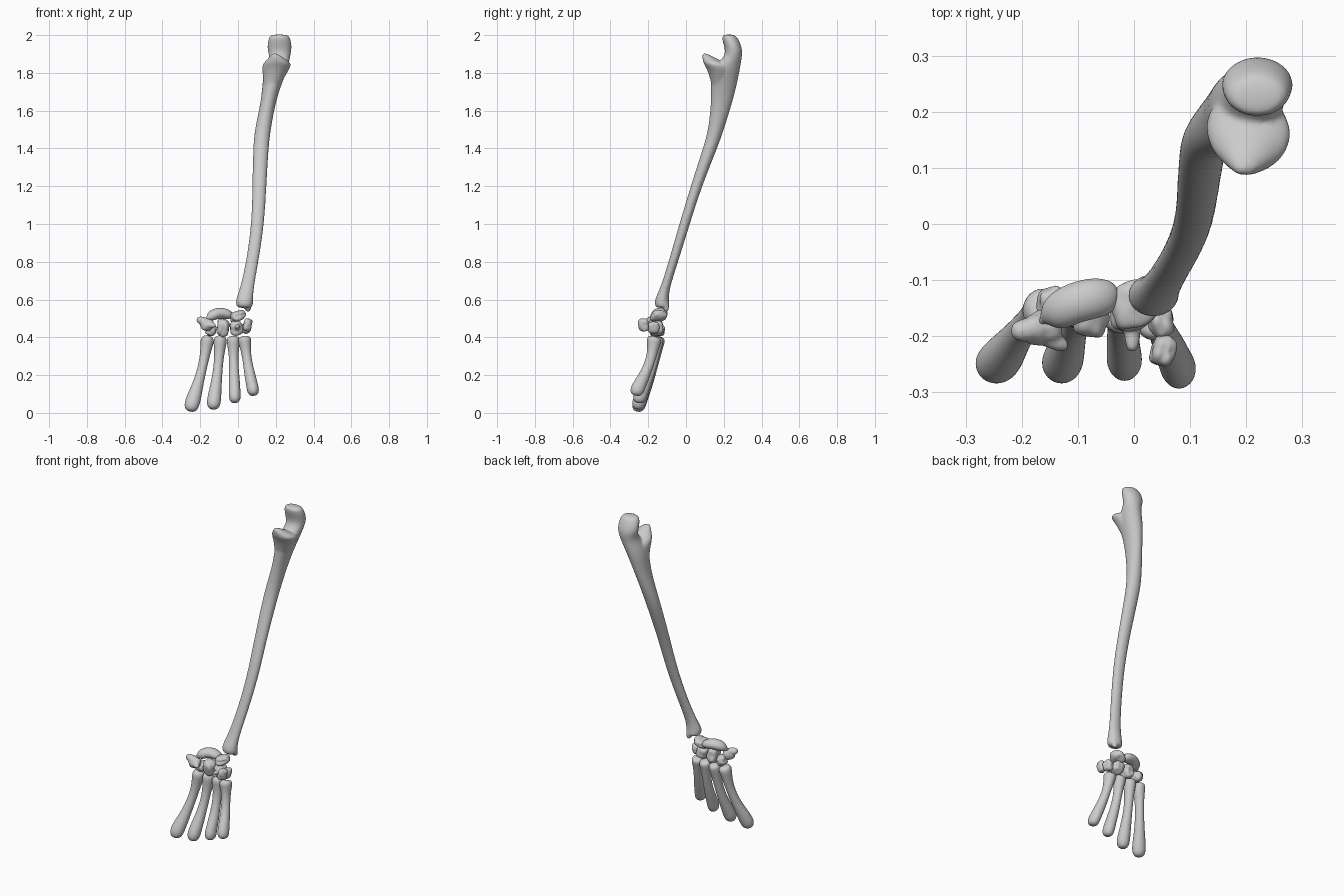
import bpy, bmesh, math
from mathutils import Vector, Euler, noise

N = 12          # sides per ring
GROW = 1.05     # offsets subdivision shrinkage


def skin(bm, rings):
    """Bridge a list of point rings into a closed tube."""
    vs = [[bm.verts.new(p) for p in r] for r in rings]
    for a, b in zip(vs, vs[1:]):
        for i in range(N):
            j = (i + 1) % N
            bm.faces.new((a[i], a[j], b[j], b[i]))
    bm.faces.new(vs[0][::-1])
    bm.faces.new(vs[-1])


def slices(bm, rows):
    """Loft of level slices: z, x0, x1, y0, y1."""
    rings = []
    for z, x0, x1, y0, y1 in rows:
        cx, cy, rx, ry = (x0 + x1) / 2, (y0 + y1) / 2, (x1 - x0) / 2 * GROW, (y1 - y0) / 2 * GROW
        rings.append([(cx + rx * math.cos(t * math.tau / N), cy + ry * math.sin(t * math.tau / N), z)
                      for t in range(N)])
    skin(bm, rings)


def sweep(bm, rows):
    """Loft along a path: x, y, z, side radius, depth radius."""
    pts = [Vector(r[:3]) for r in rows]
    rings = []
    for i, r in enumerate(rows):
        t = (pts[min(i + 1, len(pts) - 1)] - pts[max(i - 1, 0)]).normalized()
        u = Vector((1, 0, 0)) if abs(t.z) > 0.6 else Vector((0, 0, 1))
        u = (u - t * u.dot(t)).normalized()
        v = t.cross(u)
        rings.append([pts[i] + GROW * (u * r[3] * math.cos(k * math.tau / N) + v * r[4] * math.sin(k * math.tau / N))
                      for k in range(N)])
    skin(bm, rings)


def lump(bm, loc, size, rot=(0, 0, 0), seed=0):
    """Irregular pebble with slightly flattened joint faces."""
    made = bmesh.ops.create_icosphere(bm, subdivisions=4, radius=1)["verts"]
    e = Euler([math.radians(a) for a in rot])
    for v in made:
        d = v.co.normalized()
        m = (abs(d.x) ** 3 + abs(d.y) ** 3 + abs(d.z) ** 3) ** (-1 / 3)
        k = m * (0.97 + 0.17 * noise.noise(d * 1.5 + Vector((seed * 7.3, 1.7, 0.4))))
        p = Vector((d.x * size[0], d.y * size[1], d.z * size[2])) * k
        p.rotate(e)
        v.co = p + Vector(loc)


def finish(bm, name, subdiv=0, voxel=0, smooth=4):
    bmesh.ops.recalc_face_normals(bm, faces=bm.faces)
    me = bpy.data.meshes.new(name)
    bm.to_mesh(me)
    bm.free()
    ob = bpy.data.objects.new(name, me)
    bpy.context.collection.objects.link(ob)
    for p in me.polygons:
        p.use_smooth = True
    if subdiv:
        m = ob.modifiers.new("subdivide", 'SUBSURF')
        m.levels = m.render_levels = subdiv
    if voxel:
        m = ob.modifiers.new("fuse", 'REMESH')
        m.mode = 'VOXEL'
        m.voxel_size = voxel
        m.use_smooth_shade = True
        m = ob.modifiers.new("soften", 'SMOOTH')
        m.iterations = smooth
    return ob


# Forearm bone: shaft with hooked elbow end
bm = bmesh.new()
slices(bm, [
    (2.004, .175, .262, .198, .255), (1.985, .162, .278, .188, .275),
    (1.93, .153, .285, .207, .298), (1.89, .168, .276, .207, .297),
    (1.855, .160, .270, .170, .290), (1.82, .145, .262, .135, .285),
    (1.76, .130, .238, .132, .273), (1.66, .125, .202, .135, .250),
    (1.50, .088, .172, .120, .200), (1.40, .080, .161, .090, .165),
    (1.20, .077, .150, .025, .083), (1.00, .072, .139, -.035, .020),
    (.80, .044, .108, -.092, -.042), (.66, .012, .082, -.135, -.088),
    (.60, -.012, .079, -.166, -.092), (.567, -.010, .079, -.165, -.088),
    (.555, .005, .070, -.150, -.092)])
# Front shelf rising to a beak
slices(bm, [
    (1.66, .135, .185, .150, .20), (1.76, .135, .235, .132, .23),
    (1.82, .128, .272, .112, .24), (1.85, .132, .284, .094, .22),
    (1.868, .155, .255, .088, .175), (1.905, .178, .208, .085, .108)])
# Pointed tip at the wrist end
sweep(bm, [(.045, -.115, .60, .03, .022), (.052, -.106, .56, .02, .017), (.055, -.102, .533, .011, .010)])
finish(bm, "forearm_bone", 2, .006, 4)

# Upper wrist row
bm = bmesh.new()
sweep(bm, [(-.168, -.176, .492, .014, .018), (-.150, -.165, .508, .027, .032),
           (-.115, -.143, .528, .030, .036), (-.075, -.132, .528, .029, .037),
           (-.045, -.130, .518, .024, .032), (-.030, -.133, .512, .012, .018)])
finish(bm, "curved_wrist_bone", 2)

bm = bmesh.new()
lump(bm, (-.002, -.145, .513), (.042, .043, .026), (0, -18, 20), 1)
finish(bm, "upper_wrist_bone")

bm = bmesh.new()
lump(bm, (.052, -.225, .466), (.021, .028, .034), (0, 10, -20), 2)
finish(bm, "pea_wrist_bone")

# Lower wrist row
bm = bmesh.new()
lump(bm, (-.165, -.185, .467), (.033, .030, .033), (0, 25, 20), 3)
sweep(bm, [(-.165, -.185, .475, .026, .025), (-.195, -.190, .490, .024, .022), (-.221, -.192, .498, .012, .014)])
sweep(bm, [(-.165, -.190, .465, .024, .024), (-.140, -.210, .465, .016, .017), (-.115, -.222, .462, .009, .009)])
finish(bm, "spiked_wrist_bone", 1, .005, 4)

bm = bmesh.new()
lump(bm, (-.143, -.147, .437), (.027, .034, .031), (0, 15, 10), 4)
finish(bm, "wedge_wrist_bone")

bm = bmesh.new()
lump(bm, (-.079, -.160, .451), (.033, .040, .047), (8, 5, 0), 5)
finish(bm, "central_wrist_bone")

bm = bmesh.new()
lump(bm, (-.008, -.155, .449), (.036, .035, .040), (0, -20, 0), 6)
sweep(bm, [(-.005, -.170, .45, .020, .020), (-.002, -.205, .455, .014, .013), (-.004, -.230, .460, .009, .011)])
finish(bm, "hooked_wrist_bone", 1, .005, 4)

bm = bmesh.new()
lump(bm, (.047, -.172, .452), (.022, .030, .032), (0, 10, 15), 8)
finish(bm, "outer_wrist_bone")

# Four palm bones: base xyz, head xyz, head half width
palm = [((-.160, -.150, .395), (-.243, -.247, .050), .040),
        ((-.093, -.148, .395), (-.128, -.247, .060), .037),
        ((-.025, -.155, .395), (-.017, -.243, .090), .032),
        ((.034, -.167, .395), (.079, -.257, .125), .032)]
for n, (b, h, w) in enumerate(palm, 1):
    b, h = Vector(b), Vector(h)
    rows = []
    for t, s, d, bow in [(-.035, .027, .030, 0), (.03, .036, .040, 0), (.12, .032, .034, .006),
                         (.28, .025, .027, .014), (.5, .024, .025, .018), (.72, .029, .029, .013),
                         (.88, w * .93, .034, .005), (1.0, w, .037, 0), (1.07, w * .88, .033, 0),
                         (1.125, w * .5, .019, .002)]:
        p = b.lerp(h, t)
        # slight outward bow on the back of the hand, straighter upper shaft
        rows.append((p.x - (h.x - b.x) * bow * 6, p.y + bow, p.z, s, d))
    bm = bmesh.new()
    sweep(bm, rows)
    finish(bm, f"palm_bone_{n}", 2)
